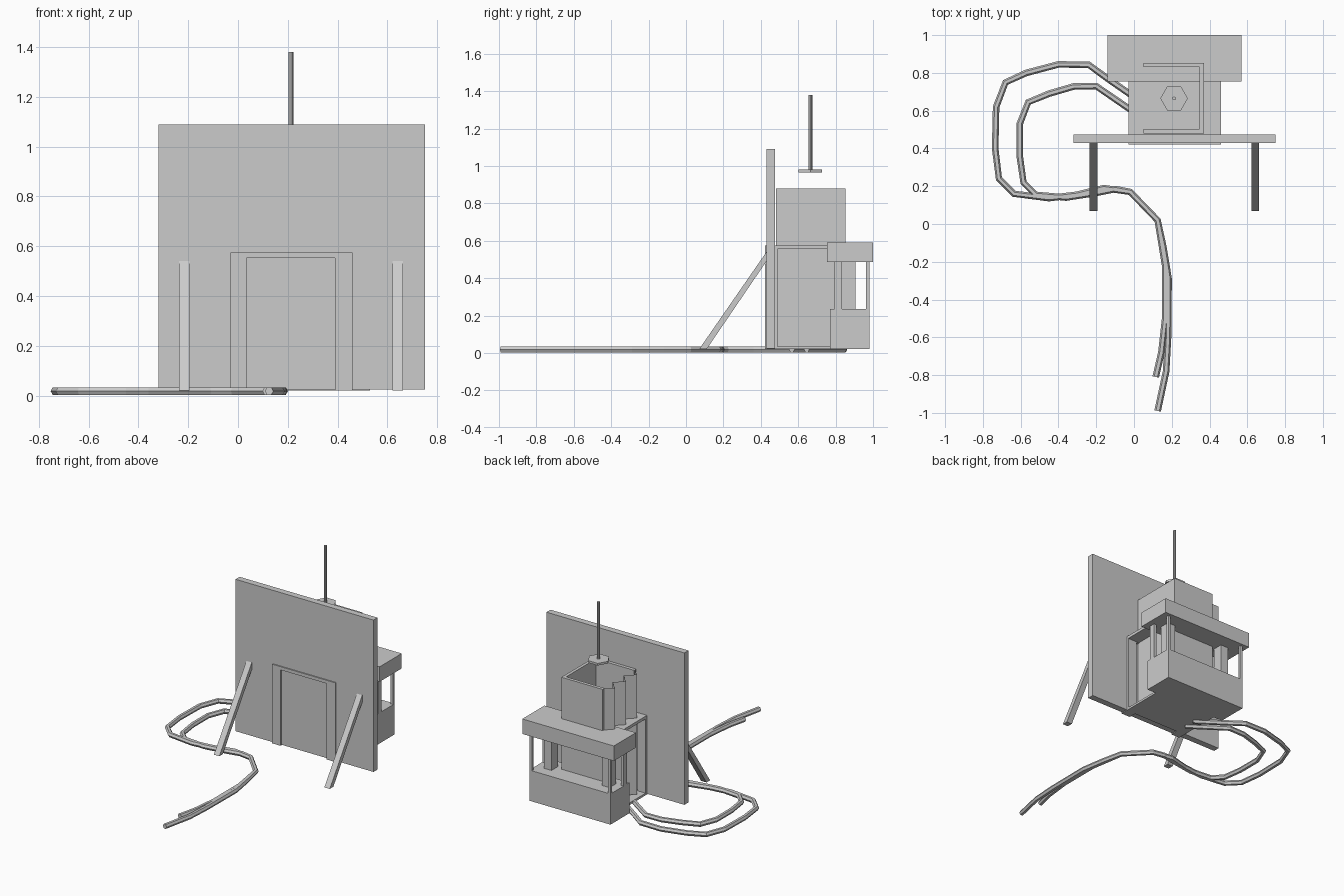
import bpy
import math

if "Cube" in bpy.data.objects:
    bpy.data.objects.remove(bpy.data.objects["Cube"])


def mesh_object(name, verts, faces):
    mesh = bpy.data.meshes.new(name)
    mesh.from_pydata(verts, [], faces)
    obj = bpy.data.objects.new(name, mesh)
    bpy.context.collection.objects.link(obj)
    return obj


def box(name, x0, x1, y0, y1, z0, z1):
    bpy.ops.mesh.primitive_cube_add(
        size=1, location=((x0 + x1) / 2, (y0 + y1) / 2, (z0 + z1) / 2))
    obj = bpy.context.object
    obj.name = name
    obj.scale = (x1 - x0, y1 - y0, z1 - z0)
    return obj


def cylinder(name, sides, radius, x, y, z0, z1, turn=0):
    bpy.ops.mesh.primitive_cylinder_add(
        vertices=sides, radius=radius, depth=z1 - z0,
        location=(x, y, (z0 + z1) / 2), rotation=(0, 0, turn))
    bpy.context.object.name = name


def extrude_profile(name, profile, x0, x1):
    """Extrude a closed (y, z) profile along x."""
    n = len(profile)
    verts = [(x, y, z) for x in (x0, x1) for y, z in profile]
    faces = [tuple(range(n - 1, -1, -1)), tuple(range(n, 2 * n))]
    faces += [(i, (i + 1) % n, n + (i + 1) % n, n + i) for i in range(n)]
    return mesh_object(name, verts, faces)


def cable(name, path, radius=0.0175, z=0.0185):
    curve = bpy.data.curves.new(name, 'CURVE')
    curve.dimensions = '3D'
    curve.bevel_depth = radius
    curve.bevel_resolution = 1
    curve.use_fill_caps = True
    spline = curve.splines.new('POLY')
    spline.points.add(len(path) - 1)
    spline.use_smooth = False
    for point, (x, y) in zip(spline.points, path):
        point.co = (x, y, z, 1)
    obj = bpy.data.objects.new(name, curve)
    bpy.context.collection.objects.link(obj)
    bpy.ops.object.select_all(action='DESELECT')
    obj.select_set(True)
    bpy.context.view_layer.objects.active = obj
    bpy.ops.object.convert(target='MESH')


MID = 0.215  # centre line of the booth in x

# Large front board and its two slanted props
box("front_board", -0.32, 0.75, 0.43, 0.475, 0.025, 1.09)
strut = [(0.07, 0.02), (0.11, 0.02), (0.43, 0.49), (0.43, 0.54)]
for side, x in (("left", -0.215), ("right", 0.642)):
    extrude_profile("prop_" + side, strut, x - 0.021, x + 0.021)

# Door frame with top and floor slabs
box("door_post_left", -0.03, 0.035, 0.422, 0.49, 0.02, 0.575)
box("door_post_right", 0.39, 0.46, 0.422, 0.49, 0.02, 0.575)
box("door_lintel", 0.035, 0.39, 0.422, 0.49, 0.552, 0.575)
box("booth_top", -0.03, 0.46, 0.49, 0.77, 0.555, 0.575)
box("booth_floor", -0.03, 0.46, 0.475, 0.77, 0.02, 0.035)

# Three-sided inner enclosure
box("enclosure_front", 0.05, 0.37, 0.48, 0.503, 0.03, 0.88)
box("enclosure_back", 0.05, 0.37, 0.83, 0.853, 0.03, 0.88)
box("enclosure_side", 0.348, 0.37, 0.503, 0.83, 0.03, 0.88)

# Pleated curtain over the open side
folds = [(0.06 if i % 2 == 0 else 0.0, 0.85 - i * 0.061) for i in range(7)]
verts = [(x, y, z) for x, y in folds for z in (0.04, 0.88)]
mesh_object("curtain", verts,
            [(2 * i, 2 * i + 2, 2 * i + 3, 2 * i + 1) for i in range(6)])

# Rear counter, roof and posts
box("counter", -0.10, 0.53, 0.77, 0.98, 0.02, 0.235)
box("counter_roof", -0.14, 0.57, 0.755, 1.0, 0.485, 0.59)
for side, s in (("left", -1), ("right", 1)):
    for name, a, b, y0, y1 in (("corner_post", 0.295, 0.315, 0.962, 0.98),
                               ("inner_post", 0.295, 0.315, 0.795, 0.835),
                               ("thick_post", 0.195, 0.255, 0.835, 0.905)):
        x0, x1 = sorted((MID + s * a, MID + s * b))
        box(name + "_" + side, x0, x1, y0, y1, 0.235, 0.485)

# Hanging hexagonal plate on a rod
cylinder("hanging_plate", 6, 0.073, 0.212, 0.665, 0.966, 0.981, math.radians(30))
cylinder("hanging_rod", 8, 0.01, 0.212, 0.665, 0.975, 1.38)

# Two cables trailing over the ground
cable("outer_cable", [
    (0.04, 0.645), (-0.14, 0.77), (-0.24, 0.843), (-0.40, 0.845), (-0.57, 0.80),
    (-0.68, 0.75), (-0.73, 0.62), (-0.735, 0.40), (-0.715, 0.24), (-0.635, 0.16),
    (-0.45, 0.137), (-0.30, 0.155), (-0.16, 0.19), (-0.02, 0.17), (0.125, 0.02),
    (0.155, -0.12), (0.183, -0.29), (0.18, -0.60), (0.17, -0.78), (0.125, -0.99)])
cable("inner_cable", [
    (0.04, 0.565), (-0.20, 0.73), (-0.32, 0.728), (-0.45, 0.69), (-0.56, 0.645),
    (-0.605, 0.53), (-0.605, 0.36), (-0.585, 0.22), (-0.52, 0.155), (-0.36, 0.14),
    (-0.20, 0.165), (-0.10, 0.185), (-0.02, 0.17), (0.125, 0.02), (0.165, -0.22),
    (0.165, -0.50), (0.145, -0.68), (0.115, -0.81)])
